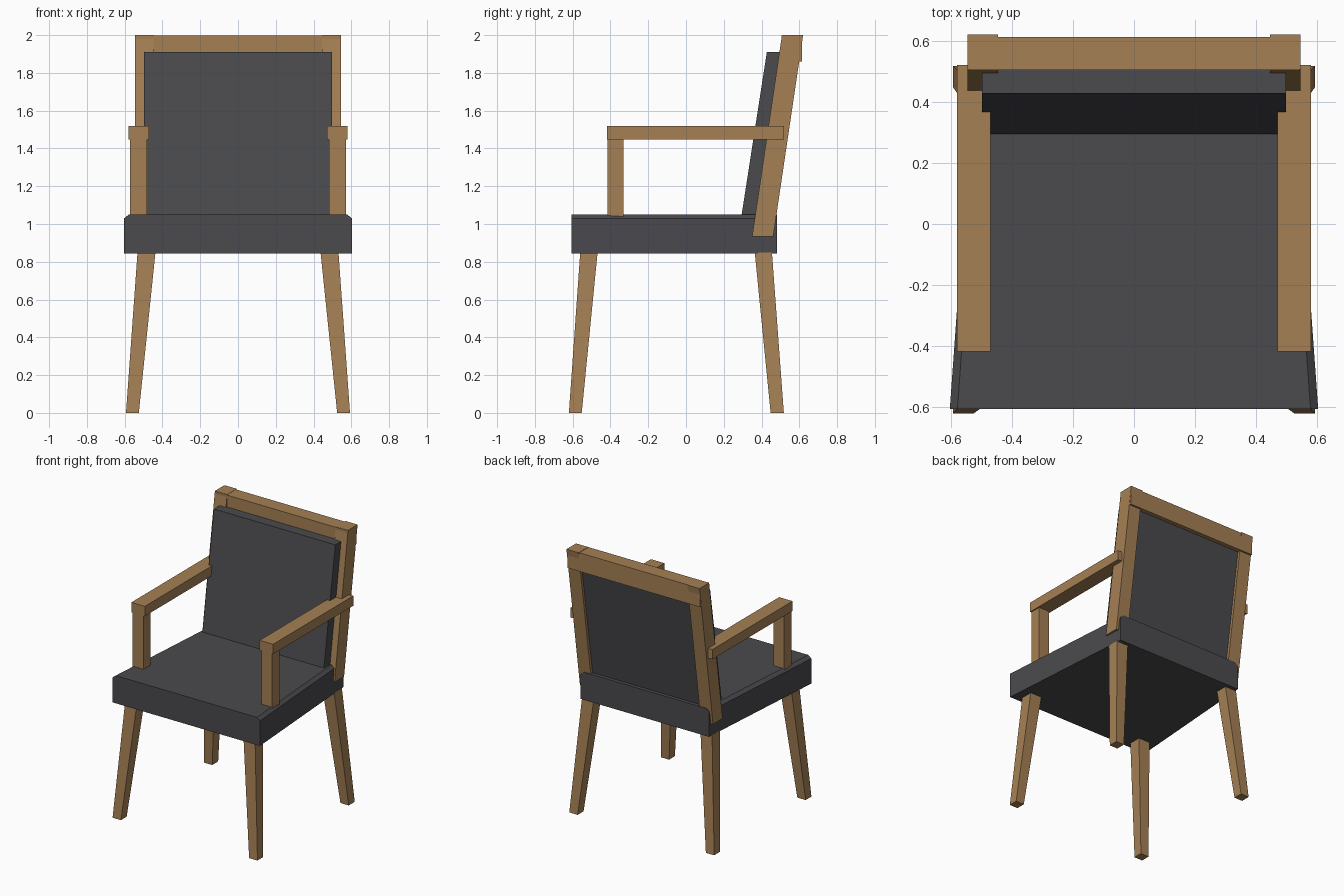
import bpy, bmesh

if "Cube" in bpy.data.objects:
    bpy.data.objects.remove(bpy.data.objects["Cube"])


def material(name, color):
    m = bpy.data.materials.new(name)
    m.diffuse_color = (*color, 1.0)
    m.use_nodes = True
    m.node_tree.nodes["Principled BSDF"].inputs["Base Color"].default_value = m.diffuse_color
    return m


WOOD = material("oak wood", (0.376, 0.216, 0.090))
FABRIC = material("charcoal fabric", (0.069, 0.068, 0.076))


def loft(name, rings, mat):
    """Closed solid bridging a start ring to an end ring of equal point count."""
    bm = bmesh.new()
    a, b = [[bm.verts.new(p) for p in ring] for ring in rings]
    n = len(a)
    bm.faces.new(a)
    bm.faces.new(b)
    for i in range(n):
        j = (i + 1) % n
        bm.faces.new((a[i], a[j], b[j], b[i]))
    bmesh.ops.recalc_face_normals(bm, faces=bm.faces)
    mesh = bpy.data.meshes.new(name)
    bm.to_mesh(mesh)
    bm.free()
    mesh.materials.append(mat)
    obj = bpy.data.objects.new(name, mesh)
    bpy.context.collection.objects.link(obj)
    return obj


def rect(x0, x1, y0, y1, z):
    return [(x0, y0, z), (x1, y0, z), (x1, y1, z), (x0, y1, z)]


def block(name, x, y0, z0, y1, z1, mat, x_top=None):
    """Bar from a bottom rectangle to a top one (which may be shifted)."""
    return loft(name, (rect(*x, *y0, z0), rect(*(x_top or x), *y1, z1)), mat)


def mirrored(obj):
    obj.modifiers.new("mirror", 'MIRROR').use_axis = (True, False, False)
    return obj


# Seat: tapers towards the back, upper side edges bevelled
def seat_ring(w, y):
    return [(-w, y, 0.845), (w, y, 0.845), (w, y, 1.03),
            (w - 0.025, y, 1.05), (-w + 0.025, y, 1.05), (-w, y, 1.03)]


loft("seat", (seat_ring(0.603, -0.605), seat_ring(0.525, 0.483)), FABRIC)

# Legs: tapered and splayed outwards
for name, foot, top in (("front_legs", (-0.62, -0.552), (-0.56, -0.468)),
                        ("back_legs", (0.448, 0.518), (0.364, 0.455))):
    mirrored(block(name, (0.525, 0.593), foot, 0.0, top, 0.85, WOOD,
                   x_top=(0.437, 0.532)))

# Back frame: leaning posts and straight top rail
mirrored(block("back_posts", (0.445, 0.545), (0.35, 0.462), 0.935,
               (0.508, 0.62), 2.0, WOOD))
block("top_rail", (-0.543, 0.543), (0.505, 0.613), 1.86,
      (0.505, 0.613), 1.998, WOOD)

# Back cushion: leans with the posts, overlapping their front
block("back_cushion", (-0.497, 0.497), (0.29, 0.452), 1.02,
      (0.428, 0.588), 1.91, FABRIC)

# Armrests and their front supports
mirrored(block("armrests", (0.47, 0.58), (-0.418, 0.52), 1.447,
               (-0.418, 0.52), 1.52, WOOD))
mirrored(block("arm_supports", (0.482, 0.571), (-0.416, -0.332), 1.035,
               (-0.416, -0.332), 1.45, WOOD))
